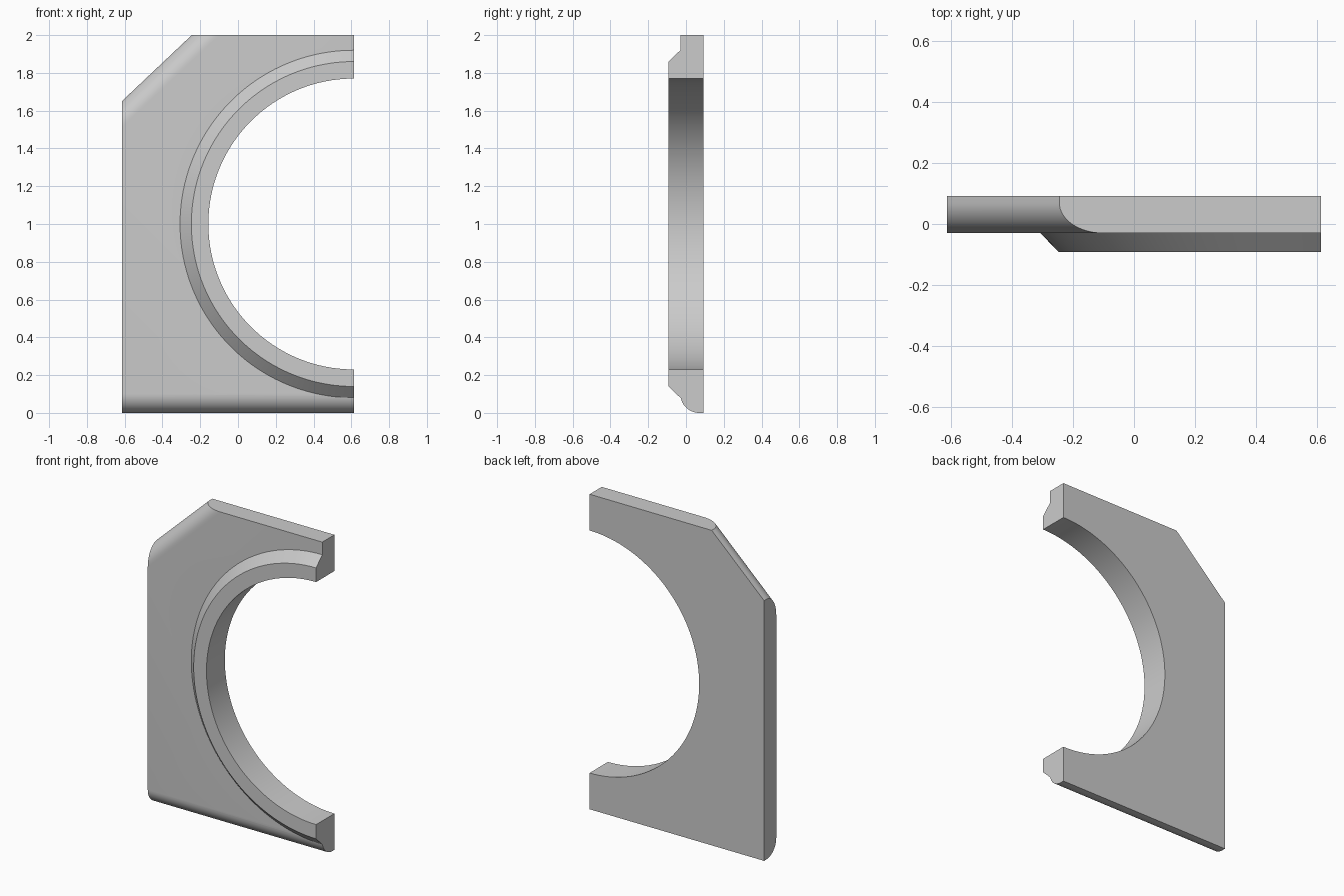
import bpy, bmesh, math
from mathutils import Matrix, Vector

old = bpy.data.objects.get("Cube")
if old:
    bpy.data.objects.remove(old, do_unlink=True)

LEFT, RIGHT = -0.613, 0.613        # side edges of the plate
FRONT, BACK, RIM = -0.03, 0.092, -0.092
CENTRE = Vector((RIGHT, 0, 1))     # bore centre lies on the cut side
SIDES = 160

grey = bpy.data.materials.new("light_grey")
grey.use_nodes = True
colour = (0.6, 0.6, 0.6, 1)
grey.diffuse_color = colour
grey.node_tree.nodes["Principled BSDF"].inputs["Base Color"].default_value = colour


def finish(name, bm):
    bmesh.ops.recalc_face_normals(bm, faces=bm.faces)
    mesh = bpy.data.meshes.new(name)
    bm.to_mesh(mesh)
    bm.free()
    mesh.materials.append(grey)
    obj = bpy.data.objects.new(name, mesh)
    bpy.context.collection.objects.link(obj)
    return obj


def round_solid(name, sections):
    """Closed solid of revolution along y from (radius, y) sections."""
    bm = bmesh.new()
    rings = []
    for radius, y in sections:
        angles = [2 * math.pi * i / SIDES for i in range(SIDES)]
        rings.append([bm.verts.new(CENTRE + Vector((radius * math.cos(a), y, radius * math.sin(a))))
                      for a in angles])
    for a, b in zip(rings, rings[1:]):
        for i in range(SIDES):
            j = (i + 1) % SIDES
            bm.faces.new((a[i], a[j], b[j], b[i]))
    bm.faces.new(rings[0])
    bm.faces.new(rings[-1])
    return finish(name, bm)


# Plate: clipped outline, overlong on the right until it is trimmed
bm = bmesh.new()
outline = [(LEFT, 0), (1, 0), (1, 2), (-0.245, 2), (LEFT, 1.652)]
face = bm.faces.new([bm.verts.new((x, FRONT, z)) for x, z in outline])
extruded = bmesh.ops.extrude_face_region(bm, geom=[face], use_keep_orig=True)
back = [g for g in extruded["geom"] if isinstance(g, bmesh.types.BMVert)]
bmesh.ops.translate(bm, verts=back, vec=(0, BACK - FRONT, 0))
bmesh.ops.recalc_face_normals(bm, faces=bm.faces)


# Rounded front edges along the base and the clipped corner
def is_rounded(edge):
    a, b = (v.co for v in edge.verts)
    on_front = max(a.y, b.y) < FRONT + 0.001
    base = max(a.z, b.z) < 0.001
    slant = abs(a.x - b.x) > 0.1 and abs(a.z - b.z) > 0.1
    return on_front and (base or slant)


bmesh.ops.bevel(bm, geom=[e for e in bm.edges if is_rounded(e)], offset=0.1,
                offset_type='OFFSET', segments=14, profile=0.5, affect='EDGES')
plate = finish("arch_plate", bm)

# Chamfered collar, bore and trimming block
collar = round_solid("collar_tool", [(0.86, RIM), (0.92, FRONT), (0.92, 0.02)])
bore = round_solid("bore_tool", [(0.77, -0.5), (0.77, 0.5)])
bm = bmesh.new()
bmesh.ops.create_cube(bm, size=4, matrix=Matrix.Translation((RIGHT + 2, 0, 1)))
trim = finish("trim_tool", bm)

tools = [(collar, 'UNION'), (bore, 'DIFFERENCE'), (trim, 'DIFFERENCE')]
for tool, operation in tools:
    tool.hide_render = True
    mod = plate.modifiers.new(tool.name, 'BOOLEAN')
    mod.object, mod.operation, mod.solver = tool, operation, 'EXACT'

# Bake the cuts and discard the tools
graph = bpy.context.evaluated_depsgraph_get()
baked = bpy.data.meshes.new_from_object(plate.evaluated_get(graph))
plate.modifiers.clear()
plate.data = baked
for tool, _ in tools:
    bpy.data.objects.remove(tool, do_unlink=True)

# Smooth curved walls with crisp corners
bpy.ops.object.select_all(action='DESELECT')
plate.select_set(True)
bpy.context.view_layer.objects.active = plate
bpy.ops.object.shade_smooth_by_angle(angle=math.radians(25))
